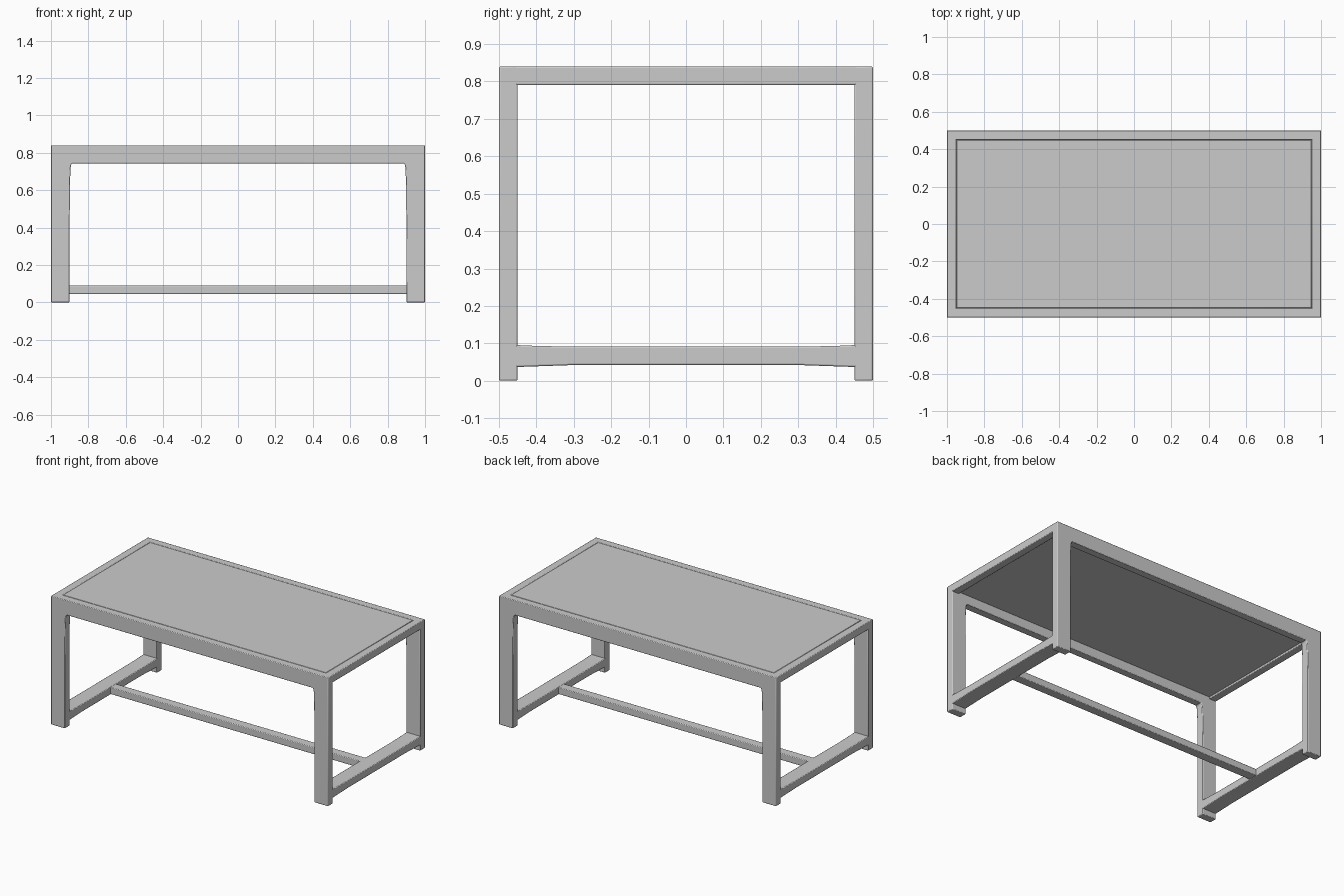
import bpy, bmesh
from math import radians

if "Cube" in bpy.data.objects:
    bpy.data.objects.remove(bpy.data.objects["Cube"])


def prism(name, pts, to_xyz, lo, hi, bevel=0.004):
    """Extrude a closed 2D profile between lo and hi, with softened edges."""
    bm = bmesh.new()
    a = [bm.verts.new(to_xyz(u, v, lo)) for u, v in pts]
    b = [bm.verts.new(to_xyz(u, v, hi)) for u, v in pts]
    bm.faces.new(a)
    bm.faces.new(b[::-1])
    n = len(pts)
    for i in range(n):
        j = (i + 1) % n
        bm.faces.new((a[j], a[i], b[i], b[j]))
    bmesh.ops.recalc_face_normals(bm, faces=bm.faces)
    me = bpy.data.meshes.new(name)
    bm.to_mesh(me)
    bm.free()
    ob = bpy.data.objects.new(name, me)
    bpy.context.collection.objects.link(ob)
    mod = ob.modifiers.new("soft_edges", 'BEVEL')
    mod.width = bevel
    mod.segments = 2
    mod.limit_method = 'ANGLE'
    mod.angle_limit = radians(40)
    bpy.ops.object.select_all(action='DESELECT')
    ob.select_set(True)
    bpy.context.view_layer.objects.active = ob
    bpy.ops.object.shade_smooth_by_angle(angle=radians(35))
    return ob


def box(name, x, y, z, bevel=0.004):
    pts = [(x[0], y[0]), (x[1], y[0]), (x[1], y[1]), (x[0], y[1])]
    return prism(name, pts, lambda u, v, w: (u, v, w), z[0], z[1], bevel)


def mirrored(half):
    """Mirror a half outline about the vertical axis."""
    return half + [(-u, v) for u, v in reversed(half)]


H = 0.84

# Front and back portals: long apron with its two legs
portal = mirrored([(-1, H), (-1, 0), (-0.9, 0), (-0.9, 0.45), (-0.898, 0.65),
                   (-0.895, 0.72), (-0.892, 0.738), (-0.885, 0.743)])
for name, y0, y1 in (("front", -0.5, -0.45), ("back", 0.45, 0.5)):
    prism(name + "_legs_and_apron", portal,
          lambda u, v, w: (u, w, v), y0, y1)

# Lower end rails, flaring slightly where they meet the legs
rail = mirrored([(-0.47, 0.036), (-0.47, 0.096), (-0.445, 0.095),
                 (-0.40, 0.093), (-0.30, 0.091)])
rail += [(u, 0.042 if abs(u) < 0.35 else 0.037) for u in (0.445, 0.3, -0.3, -0.445)]
for side, s in (("left", -1), ("right", 1)):
    prism(side + "_lower_rail", rail,
          lambda u, v, w: (w, u, v), *sorted((s * 0.9, s * 1.0)))
    # Upper end rails
    box(side + "_upper_rail", sorted((s * 0.95, s * 1.0)), (-0.475, 0.475), (0.79, H))

# Long stretcher between the lower rails
box("stretcher", (-0.91, 0.91), (-0.03, 0.03), (0.045, 0.09))

# Inset table top
box("table_top", (-0.949, 0.949), (-0.449, 0.449), (0.80, H), 0.003)
